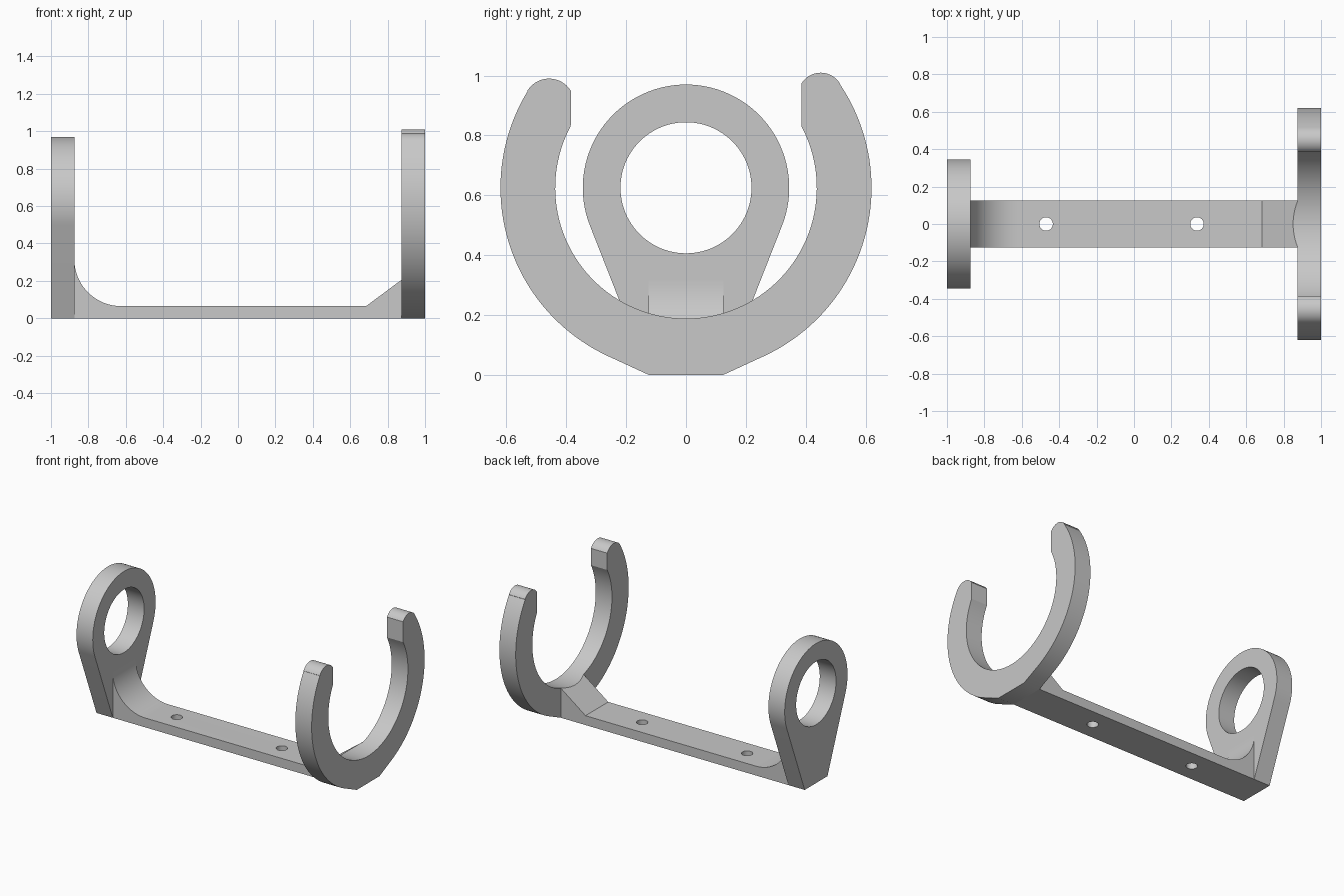
import bpy, bmesh
from math import sin, cos, radians, degrees, acos, atan2, hypot, pi
from mathutils import Matrix

cube = bpy.data.objects.get("Cube")
if cube:
    bpy.data.objects.remove(cube, do_unlink=True)

grey = bpy.data.materials.new("plain grey")
grey.use_nodes = True
grey.diffuse_color = (0.58, 0.58, 0.58, 1)
grey.node_tree.nodes["Principled BSDF"].inputs["Base Color"].default_value = (0.58, 0.58, 0.58, 1)

AXIS_Z = 0.625        # height of the shared ring axis
HALF_W = 0.125        # half width of the bar and the plate feet
END = 0.875           # inner face of the end plates


def arc(cx, cy, r, start, stop, n):
    angles = [radians(start + (stop - start) * i / n) for i in range(n + 1)]
    return [(cx + r * cos(a), cy + r * sin(a)) for a in angles]


def tangent_angle(r):
    # Where a line from the foot corner touches the circle of radius r
    return -90 + degrees(atan2(HALF_W, AXIS_Z) + acos(r / hypot(HALF_W, AXIS_Z)))


def extrude(name, profile, place, vector):
    bm = bmesh.new()
    face = bm.faces.new([bm.verts.new(place(a, b)) for a, b in profile])
    new = bmesh.ops.extrude_face_region(bm, geom=[face])["geom"]
    bmesh.ops.translate(bm, vec=vector, verts=[v for v in new if isinstance(v, bmesh.types.BMVert)])
    bmesh.ops.recalc_face_normals(bm, faces=bm.faces[:])
    mesh = bpy.data.meshes.new(name)
    bm.to_mesh(mesh)
    bm.free()
    mesh.materials.append(grey)
    ob = bpy.data.objects.new(name, mesh)
    bpy.context.collection.objects.link(ob)
    return ob


def drill(ob, centre, r, depth, axis, segments):
    bpy.ops.mesh.primitive_cylinder_add(vertices=segments, radius=r, depth=depth, location=centre,
                                        rotation=(0, pi / 2, 0) if axis == "X" else (0, 0, 0))
    cutter = bpy.context.object
    cutter.hide_render = True
    cutter.data.materials.append(grey)
    mod = ob.modifiers.new("drill", "BOOLEAN")
    mod.operation, mod.solver, mod.object = "DIFFERENCE", "EXACT", cutter
    bpy.ops.object.select_all(action="DESELECT")
    bpy.context.view_layer.objects.active = ob
    ob.select_set(True)
    bpy.ops.object.modifier_apply(modifier=mod.name)
    bpy.data.objects.remove(cutter, do_unlink=True)


# Closed ring plate with a tapered foot
t = tangent_angle(0.345)
ring = extrude("ring_plate",
               [(-HALF_W, 0), (HALF_W, 0)] + arc(0, AXIS_Z, 0.345, t, 180 - t, 64),
               lambda y, z: (-1, y, z), (1 - END, 0, 0))
drill(ring, (-0.94, 0, AXIS_Z), 0.219, 0.4, "X", 96)

# Open hook plate with rounded tips, one slightly taller
t = tangent_angle(0.62)
hook_profile = ([(-HALF_W, 0), (HALF_W, 0)]
                + arc(0, AXIS_Z, 0.62, t, 33.8, 40)
                + arc(0.45, 0.934, 0.0756, 30, 149, 14)
                + arc(0, AXIS_Z, 0.437, 28.2, -208.2, 90)
                + arc(-0.4575, 0.905, 0.085, 31, 149, 14)
                + arc(0, AXIS_Z, 0.62, -211.3, -180 - t, 40))
hook = extrude("hook_plate", hook_profile, lambda y, z: (END, y, z), (1 - END, 0, 0))

# Connecting bar with a curved fillet at one end and a sloped gusset at the other
bar_profile = ([(-END, 0), (END, 0), (END, 0.206), (0.685, 0.065)]
               + arc(-0.625, 0.315, 0.25, -90, -180, 24))
bar = extrude("connecting_bar", bar_profile, lambda x, z: (x, -HALF_W, z), (0, 2 * HALF_W, 0))
drill(bar, (0.9, 0, AXIS_Z), 0.437, 0.4, "X", 128)
for x in (-0.47, 0.337):
    drill(bar, (x, 0, 0.03), 0.036, 0.3, "Z", 32)

# Smooth curved walls, keep hard edges
bpy.ops.object.select_all(action="DESELECT")
for ob in (ring, hook, bar):
    ob.select_set(True)
bpy.context.view_layer.objects.active = bar
bpy.ops.object.shade_smooth_by_angle(angle=radians(25))
